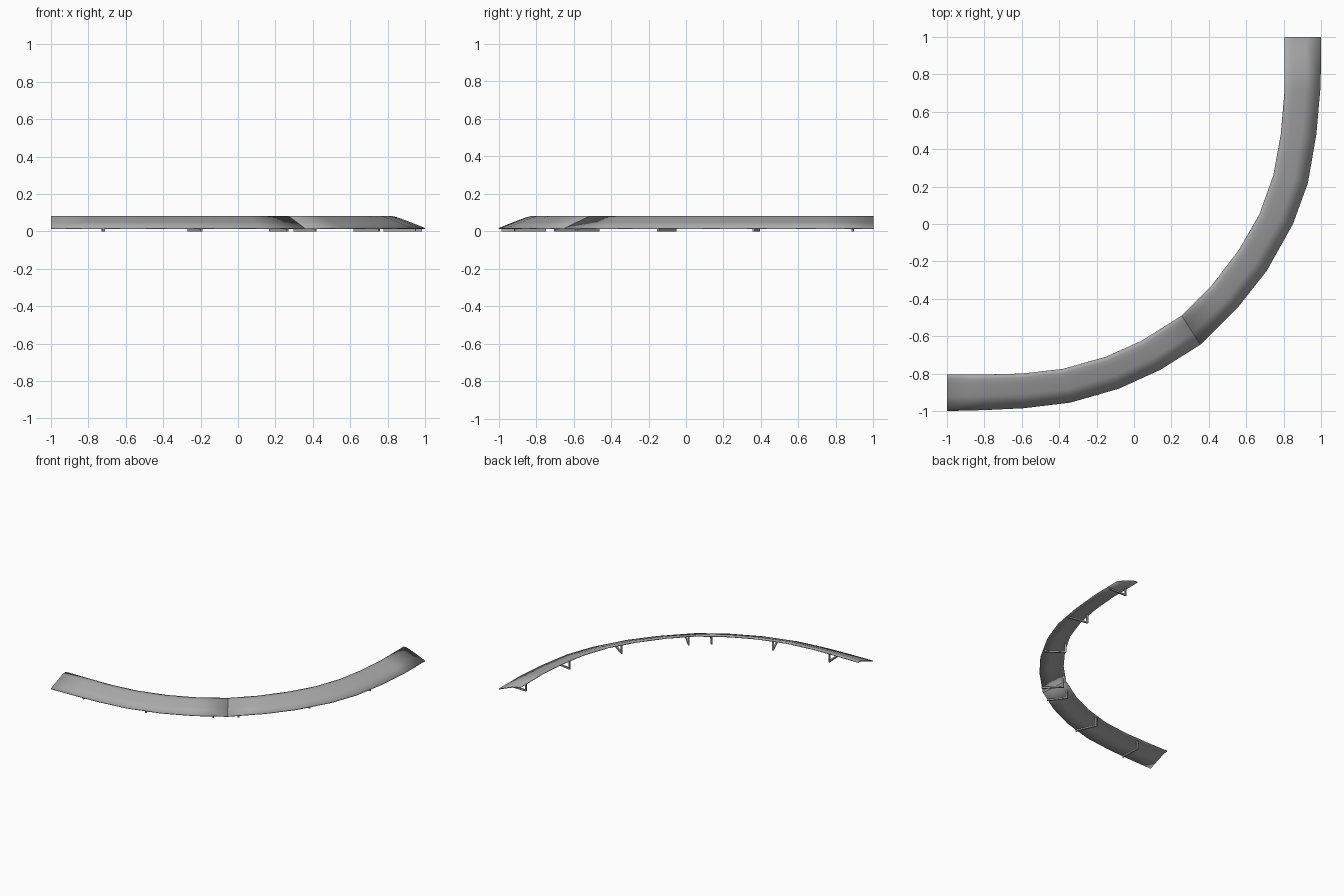
import bpy, bmesh, math
from mathutils import Vector, Matrix

cube = bpy.data.objects.get("Cube")
if cube:
    bpy.data.objects.remove(cube, do_unlink=True)

grey = bpy.data.materials.new("plain grey")
grey.use_nodes = True
colour = (0.4, 0.4, 0.4, 1)
grey.diffuse_color = colour
grey.node_tree.nodes["Principled BSDF"].inputs["Base Color"].default_value = colour


def make_object(name, bm):
    mesh = bpy.data.meshes.new(name)
    bm.to_mesh(mesh)
    bm.free()
    mesh.materials.append(grey)
    obj = bpy.data.objects.new(name, mesh)
    bpy.context.collection.objects.link(obj)
    return obj


# Plan outline of the banked strip, low outer edge and high inner edge
outer = [(-1, -1), (-.8, -.995), (-.59, -.985), (-.34, -.955), (-.08, -.88),
         (.14, -.78), (.355, -.645), (.56, -.44), (.71, -.25), (.85, 0),
         (.93, .22), (.975, .48), (.998, .74), (1, 1)]
inner = [(-1, -.805), (-.8, -.805), (-.6, -.8), (-.38, -.775), (-.15, -.71),
         (.04, -.625), (.255, -.49), (.415, -.33), (.56, -.14), (.67, .05),
         (.745, .26), (.785, .48), (.805, .71), (.805, 1)]
seam = 6

# Cross-section: fraction across the strip, height
section = [(0, .018), (.4, .049), (.75, .075), (.88, .081), (1, .082)]


def make_panel(name, start, end):
    bm = bmesh.new()
    rows = []
    for low, high in zip(outer[start:end], inner[start:end]):
        a, b = Vector(low), Vector(high)
        rows.append([bm.verts.new((*a.lerp(b, t), z)) for t, z in section])
    for r, s in zip(rows, rows[1:]):
        for i in range(len(section) - 1):
            bm.faces.new((r[i], s[i], s[i + 1], r[i + 1]))
    bm.normal_update()
    if sum(f.normal.z for f in bm.faces) < 0:
        bmesh.ops.reverse_faces(bm, faces=bm.faces[:])
    panel = make_object(name, bm)
    sheet = panel.modifiers.new("sheet thickness", "SOLIDIFY")
    sheet.thickness = .007
    sheet.offset = -1
    bpy.ops.object.select_all(action="DESELECT")
    panel.select_set(True)
    bpy.context.view_layer.objects.active = panel
    bpy.ops.object.shade_smooth_by_angle(angle=math.radians(40))


make_panel("right_panel", 0, seam + 1)
make_panel("left_panel", seam, len(outer))


# Support brackets: a foot bar on the ground and a post under the high edge
def add_box(bm, size, matrix):
    bmesh.ops.create_cube(bm, size=1, matrix=matrix @ Matrix.Diagonal((*size, 1)))


def make_bracket(name, high, low, bar=.012, top=.073):
    a, b = Vector((*high, 0)), Vector((*low, 0))
    run = b - a
    turn = Matrix.Rotation(math.atan2(run.y, run.x), 4, "Z")
    bm = bmesh.new()
    middle = (a + b) / 2 + Vector((0, 0, bar / 2))
    add_box(bm, (run.length, bar, bar), Matrix.Translation(middle) @ turn)
    foot = a + run.normalized() * bar / 2 + Vector((0, 0, (bar + top) / 2))
    add_box(bm, (bar, bar, top - bar), Matrix.Translation(foot) @ turn)
    make_object(name, bm)


brackets = [((-.725, -.82), (-.717, -.985)), ((-.265, -.75), (-.195, -.915)),
            ((.17, -.575), (.265, -.7)), ((.3, -.465), (.415, -.585)),
            ((.62, -.055), (.755, -.15)), ((.78, .39), (.95, .36)),
            ((.825, .89), (.985, .888))]
for number, (high, low) in enumerate(brackets, 1):
    make_bracket(f"support_bracket_{number}", high, low)
